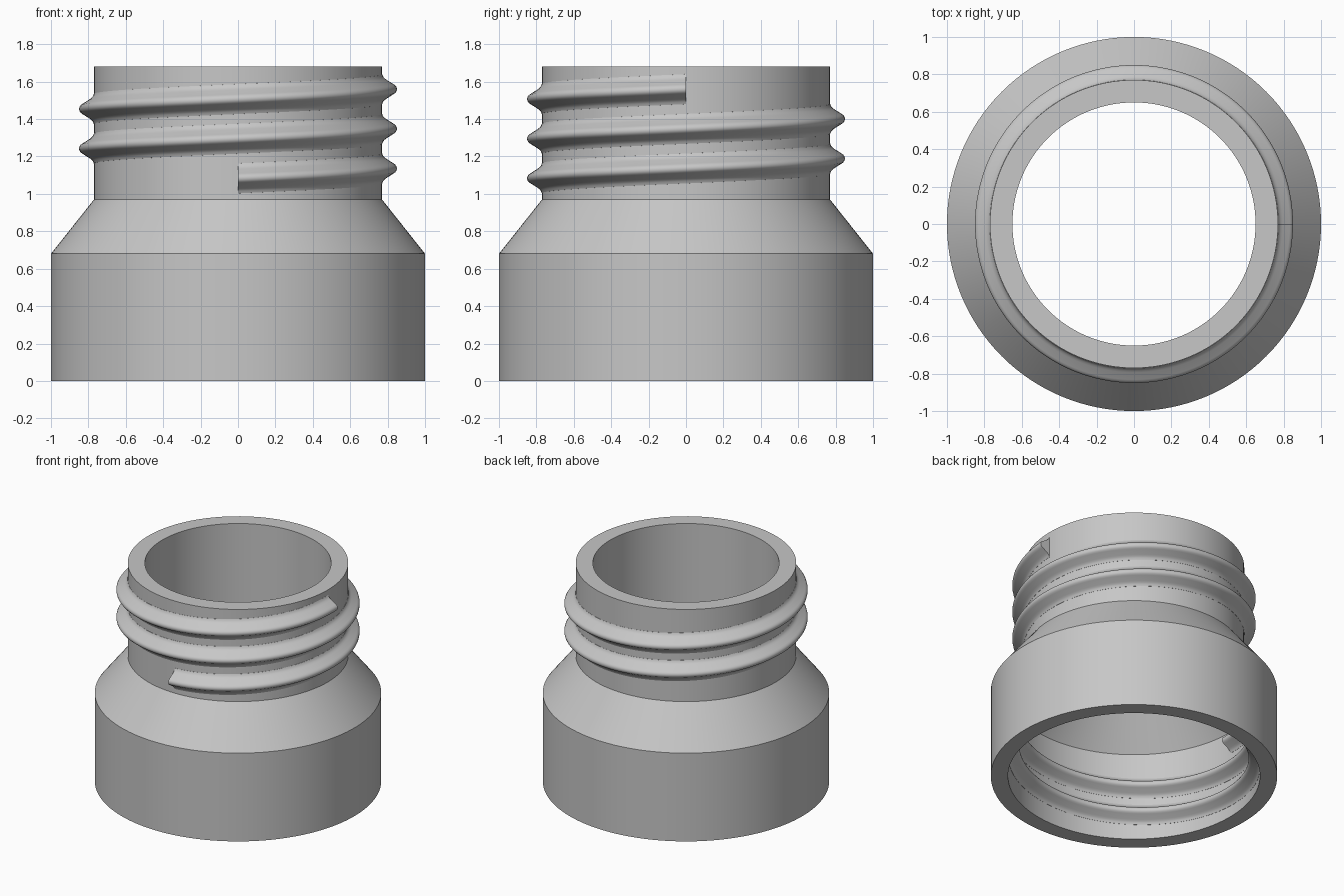
import bpy, bmesh
from math import cos, sin, radians, tau

cube = bpy.data.objects.get("Cube")
if cube:
    bpy.data.objects.remove(cube)

SEGMENTS = 128
PITCH = 0.212
TURNS = 2.25

grey = bpy.data.materials.new("plain grey")
grey.use_nodes = True
colour = (0.57, 0.57, 0.57, 1)
grey.diffuse_color = colour
grey.node_tree.nodes["Principled BSDF"].inputs["Base Color"].default_value = colour


def finish(name, bm):
    bmesh.ops.recalc_face_normals(bm, faces=bm.faces)
    mesh = bpy.data.meshes.new(name)
    bm.to_mesh(mesh)
    bm.free()
    mesh.materials.append(grey)
    obj = bpy.data.objects.new(name, mesh)
    bpy.context.collection.objects.link(obj)
    bpy.ops.object.select_all(action="DESELECT")
    obj.select_set(True)
    bpy.context.view_layer.objects.active = obj
    bpy.ops.object.shade_smooth_by_angle(angle=radians(28))
    return obj


def bridge(bm, a, b):
    for i in range(len(a)):
        j = (i + 1) % len(a)
        bm.faces.new((a[i], a[j], b[j], b[i]))


def ring(bm, profile, angle, lift=0):
    return [bm.verts.new((r * cos(angle), r * sin(angle), z + lift)) for r, z in profile]


def lathe(name, profile):
    bm = bmesh.new()
    rings = [ring(bm, profile, tau * i / SEGMENTS) for i in range(SEGMENTS)]
    for i in range(SEGMENTS):
        bridge(bm, rings[i], rings[(i + 1) % SEGMENTS])
    return finish(name, bm)


def thread(name, wall, side, start_angle, start_z):
    """Sweep a rounded ridge up a helix; side is 1 outward, -1 inward."""
    # height above the wall and half width, from root to crest
    flank = [(-0.015, 0.082), (0.001, 0.08), (0.006, 0.067), (0.014, 0.058), (0.024, 0.05),
             (0.062, 0.026), (0.072, 0.019), (0.078, 0.01)]
    half = [(wall + side * h, w) for h, w in flank]
    profile = half + [(wall + side * 0.08, 0)] + [(r, -w) for r, w in reversed(half)]
    bm = bmesh.new()
    steps = int(SEGMENTS * TURNS)
    rings = [ring(bm, profile, start_angle + tau * i / SEGMENTS,
                  start_z + PITCH * i / SEGMENTS) for i in range(steps + 1)]
    for a, b in zip(rings, rings[1:]):
        bridge(bm, a, b)
    bm.faces.new(rings[0])
    bm.faces.new(rings[-1])
    return finish(name, bm)


# Hollow body: wide socket, sloped shoulder and narrow neck
lathe("adapter_body", [(1, 0), (1, 0.68), (0.77, 0.97), (0.77, 1.68),
                       (0.65, 1.68), (0.65, 0.97), (0.88, 0.68), (0.88, 0)])

# Screw threads outside the neck and inside the socket
thread("neck_thread", 0.77, 1, radians(270), 1.083)
thread("socket_thread", 0.88, -1, radians(90), 0.113)
